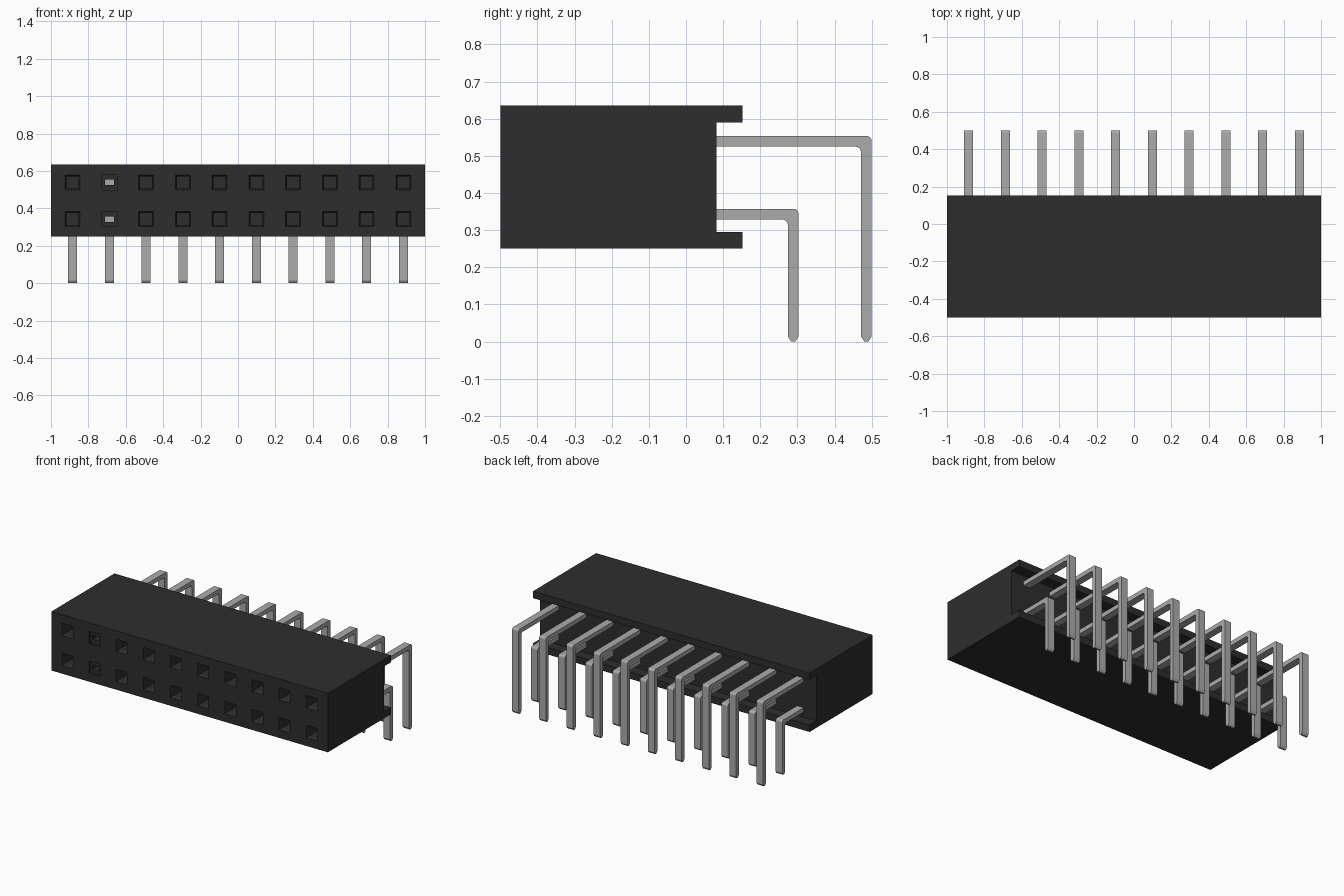
import bpy, bmesh
from math import sin, cos, pi

cube = bpy.data.objects.get("Cube")
if cube:
    bpy.data.objects.remove(cube, do_unlink=True)


def make_material(name, value, roughness, metallic=0.0):
    mat = bpy.data.materials.new(name)
    mat.use_nodes = True
    colour = (value, value, value, 1)
    mat.diffuse_color = colour
    bsdf = mat.node_tree.nodes["Principled BSDF"]
    bsdf.inputs["Base Color"].default_value = colour
    bsdf.inputs["Roughness"].default_value = roughness
    bsdf.inputs["Metallic"].default_value = metallic
    return mat


def make_object(name, bm, mat=None):
    bmesh.ops.recalc_face_normals(bm, faces=bm.faces)
    mesh = bpy.data.meshes.new(name)
    bm.to_mesh(mesh)
    bm.free()
    if mat:
        mesh.materials.append(mat)
    obj = bpy.data.objects.new(name, mesh)
    bpy.context.collection.objects.link(obj)
    return obj


def extrude_profile(bm, profile, x, half_width):
    """Extrude a (y, z) outline along x."""
    face = bm.faces.new([bm.verts.new((x - half_width, y, z)) for y, z in profile])
    new = bmesh.ops.extrude_face_region(bm, geom=[face])["geom"]
    verts = [v for v in new if isinstance(v, bmesh.types.BMVert)]
    bmesh.ops.translate(bm, verts=verts, vec=(2 * half_width, 0, 0))


def loft_socket(bm, x, z, rings):
    """Loft rectangles, given as (y, half width, half height), along y."""
    corners = ((-1, -1), (1, -1), (1, 1), (-1, 1))
    loops = [[bm.verts.new((x + a * w, y, z + b * h)) for a, b in corners]
             for y, w, h in rings]
    for first, second in zip(loops, loops[1:]):
        for i in range(4):
            j = (i + 1) % 4
            bm.faces.new((first[i], first[j], second[j], second[i]))
    bm.faces.new(loops[0])
    bm.faces.new(loops[-1])


def arc(y, z, radius, start, end, steps=4):
    angles = [start + (end - start) * i / steps for i in range(steps + 1)]
    return [(y + radius * cos(a), z + radius * sin(a)) for a in angles]


black = make_material("black plastic", 0.027, 0.6)
metal = make_material("grey metal", 0.41, 0.4)

PITCH = 0.1965
COLUMNS = [(i - 4.5) * PITCH for i in range(10)]
KEYED = 1                       # column whose sockets have narrow slots
ROWS = ((0.343, 0.303, "lower"), (0.539, 0.5, "upper"))
PIN_W, PIN_T = 0.024, 0.0145    # half width and half thickness

# Housing with lips along the top and bottom of the back
bm = bmesh.new()
extrude_profile(bm, [(-0.5, 0.25), (0.152, 0.25), (0.152, 0.295), (0.082, 0.295),
                     (0.082, 0.59), (0.152, 0.59), (0.152, 0.635), (-0.5, 0.635)], 0, 1)
housing = make_object("housing", bm, black)

# Sockets cut into the front
bm = bmesh.new()
open_socket = [(-0.52, 0.04, 0.04), (-0.5, 0.04, 0.04),
               (-0.475, 0.032, 0.032), (-0.2, 0.032, 0.032)]
slot_socket = [(-0.52, 0.04, 0.04), (-0.485, 0.04, 0.04),
               (-0.485, PIN_W, PIN_T), (-0.4, PIN_W, PIN_T)]
for z, _, _ in ROWS:
    for i, x in enumerate(COLUMNS):
        loft_socket(bm, x, z, slot_socket if i == KEYED else open_socket)
cutter = make_object("socket_cutter", bm, black)
cutter.hide_render = True
mod = housing.modifiers.new("sockets", "BOOLEAN")
mod.operation = "DIFFERENCE"
mod.solver = "EXACT"
mod.object = cutter
bpy.context.view_layer.objects.active = housing
housing.select_set(True)
bpy.ops.object.modifier_apply(modifier=mod.name)
bpy.data.objects.remove(cutter, do_unlink=True)


# Bent pins with bevelled tips
def pin_profile(z, back, start):
    top, low, inner = z + PIN_T, z - PIN_T, back - 2 * PIN_T
    r, tip = 0.014, 0.014
    outline = [(start, low), (start, top)]
    outline += arc(back - r, top - r, r, pi / 2, 0)
    outline += [(back, tip), (back - 0.009, 0), (inner + 0.009, 0), (inner, tip)]
    outline += arc(inner - r, low - r, r, 0, pi / 2)
    return outline


for z, back, row in ROWS:
    bm = bmesh.new()
    for i, x in enumerate(COLUMNS):
        start = -0.42 if i == KEYED else -0.1
        extrude_profile(bm, pin_profile(z, back, start), x, PIN_W)
    make_object(row + "_pins", bm, metal)
